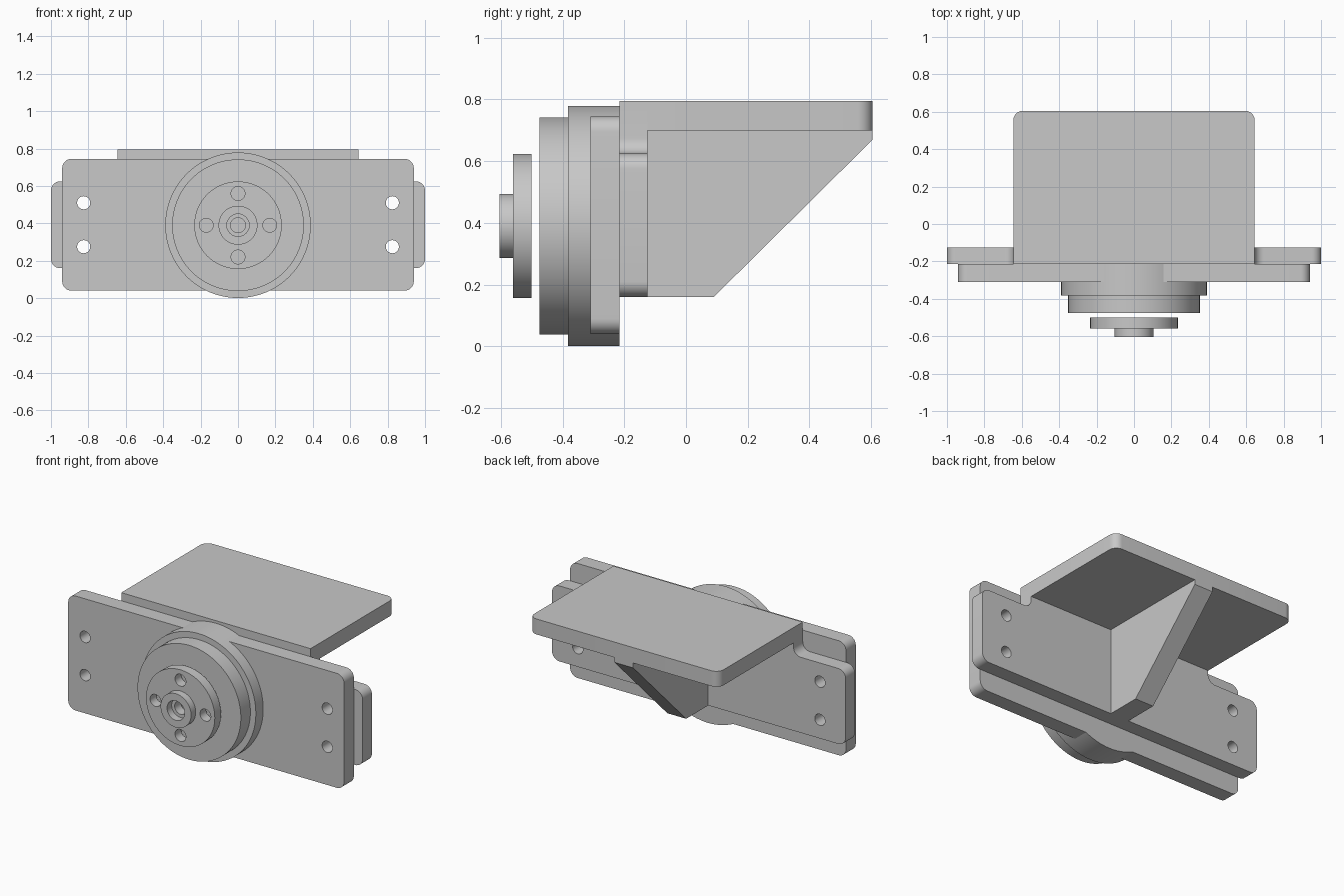
import bpy, bmesh, math
from mathutils import Vector

cube = bpy.data.objects.get("Cube")
if cube:
    bpy.data.objects.remove(cube, do_unlink=True)

COLOUR = (0.578, 0.578, 0.578, 1)
grey = bpy.data.materials.new("plain grey")
grey.use_nodes = True
grey.diffuse_color = COLOUR
grey.node_tree.nodes["Principled BSDF"].inputs["Base Color"].default_value = COLOUR

# Rotations that turn a flat outline towards the front or the side
FRONT = (math.pi / 2, 0, 0)
SIDE = (math.pi / 2, 0, math.pi / 2)
FLAT = (0, 0, 0)


def circle(x, y, r, n=64):
    return [Vector((x + r * math.cos(math.tau * i / n), y + r * math.sin(math.tau * i / n)))
            for i in range(n)]


def rounded(corners, steps=8):
    """Outline from (x, y, radius) corners, each replaced by an arc."""
    out = []
    for i, (x, y, r) in enumerate(corners):
        p = Vector((x, y))
        if r == 0:
            out.append(p)
            continue
        a = (Vector(corners[i - 1][:2]) - p).normalized()
        b = (Vector(corners[(i + 1) % len(corners)][:2]) - p).normalized()
        half = a.angle(b) / 2
        centre = p + (a + b).normalized() * r / math.sin(half)
        start = (p + a * r / math.tan(half) - centre).normalized()
        end = (p + b * r / math.tan(half) - centre).normalized()
        out += [centre + start.slerp(end, k / steps).normalized() * r for k in range(steps + 1)]
    return out


def slab(name, outlines, low, high, rotation):
    """Extrude an outline (with optional holes) from low to high along its normal."""
    curve = bpy.data.curves.new(name, "CURVE")
    curve.dimensions = "2D"
    curve.fill_mode = "BOTH"
    curve.extrude = (high - low) / 2
    for pts in outlines:
        spline = curve.splines.new("POLY")
        spline.points.add(len(pts) - 1)
        for sp, p in zip(spline.points, pts):
            sp.co = (p.x, p.y, 0, 1)
        spline.use_cyclic_u = True
    obj = bpy.data.objects.new(name, curve)
    bpy.context.collection.objects.link(obj)
    mid = (low + high) / 2
    obj.rotation_euler = rotation
    obj.location = {FRONT: (0, mid, 0), SIDE: (mid, 0, 0), FLAT: (0, 0, mid)}[rotation]
    bpy.ops.object.select_all(action="DESELECT")
    obj.select_set(True)
    bpy.context.view_layer.objects.active = obj
    bpy.ops.object.convert(target="MESH")
    obj = bpy.context.object
    bm = bmesh.new()
    bm.from_mesh(obj.data)
    bmesh.ops.remove_doubles(bm, verts=bm.verts, dist=0.0001)
    bmesh.ops.recalc_face_normals(bm, faces=bm.faces)
    bm.to_mesh(obj.data)
    bm.free()
    obj.data.materials.clear()
    obj.data.materials.append(grey)
    bpy.ops.object.transform_apply(location=True, rotation=True, scale=True)
    bpy.ops.object.shade_smooth_by_angle(angle=math.radians(30))


AXIS = 0.39      # height of the disc centre
SHELF = 0.645    # half width of the shelf
BACK = -0.125    # rear face of the back plate
MID = -0.215     # joint between the two plates
TOP = 0.795
R = 0.05

bolt_holes = [circle(sx * 0.825, z, 0.035, 32) for sx in (-1, 1) for z in (0.275, 0.51)]

# Front plate with bolt holes
front = rounded([(-0.94, 0.04, R), (0.94, 0.04, R), (0.94, 0.745, R), (-0.94, 0.745, R)])
slab("front_plate", [front] + bolt_holes, -0.31, MID, FRONT)

# Back plate: wide ears, filleted up into the centre section
right_half = [(1, 0.16, R), (1, 0.625, R), (SHELF, 0.625, R), (SHELF, TOP, 0)]
left_half = [(-x, z, r) for x, z, r in reversed(right_half)]
slab("back_plate", [rounded(right_half + left_half)] + bolt_holes, MID, BACK, FRONT)

# Shelf and the gusset below it
shelf = rounded([(-SHELF, BACK, 0), (SHELF, BACK, 0), (SHELF, 0.605, R), (-SHELF, 0.605, R)])
slab("shelf", [shelf], 0.7, TOP, FLAT)
gusset = rounded([(BACK, 0.16, 0), (0.09, 0.16, 0), (0.605, 0.67, 0), (0.605, 0.7, 0), (BACK, 0.7, 0)])
slab("gusset", [gusset], -0.064, 0.064, SIDE)

# Stepped round housing
slab("housing_base", [circle(0, AXIS, 0.389, 96)], -0.382, MID, FRONT)
slab("housing_cap", [circle(0, AXIS, 0.352, 96)], -0.475, -0.382, FRONT)

# Floating output disc with four holes, and its hollow hub
holes = [circle(0.17 * math.cos(a), AXIS + 0.17 * math.sin(a), 0.037, 32)
         for a in (i * math.pi / 2 for i in range(4))]
slab("output_disc", [circle(0, AXIS, 0.234), circle(0, AXIS, 0.04, 32)] + holes, -0.56, -0.5, FRONT)
slab("output_hub", [circle(0, AXIS, 0.104), circle(0, AXIS, 0.06, 32)], -0.605, -0.56, FRONT)
